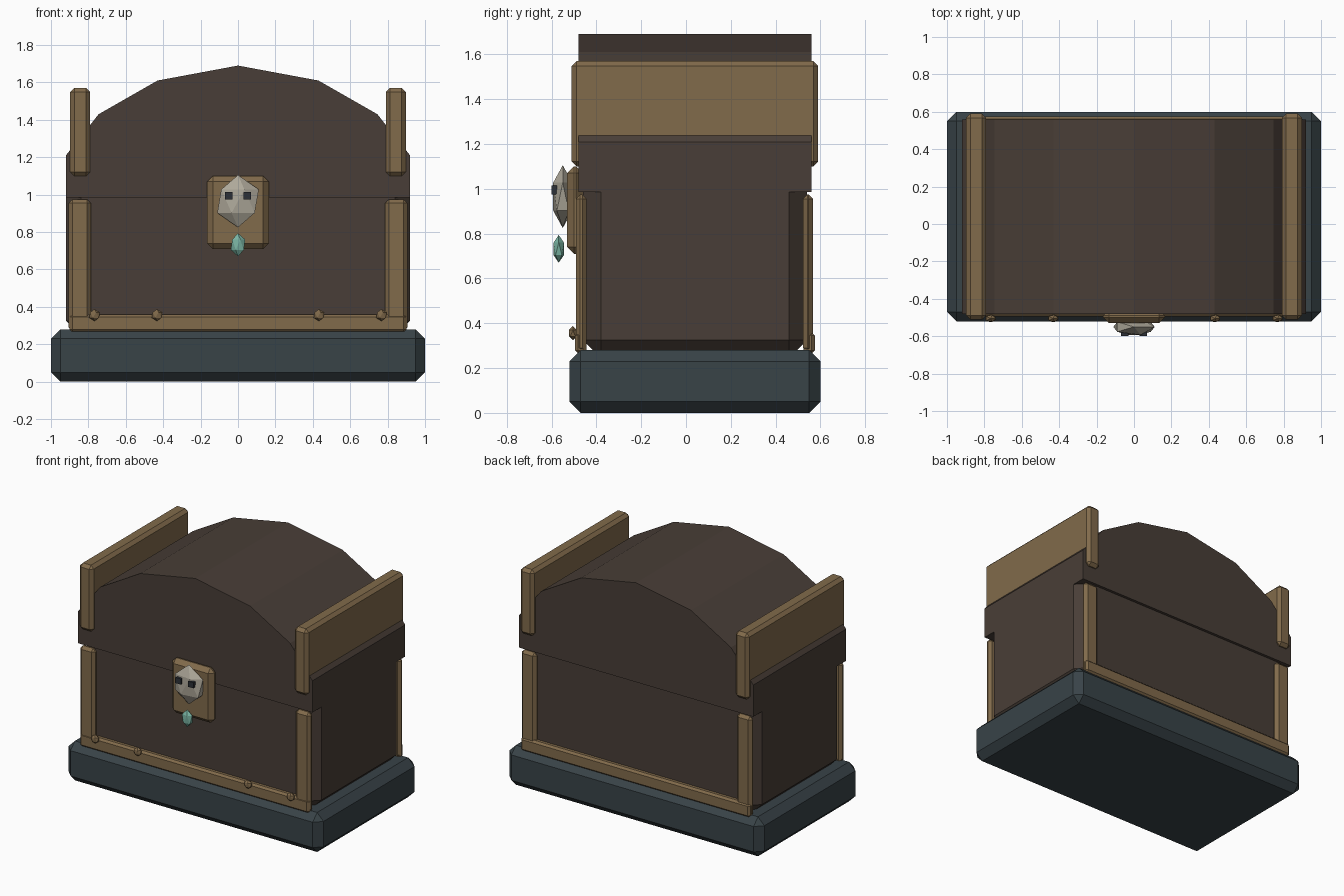
import bpy, bmesh
from mathutils import Matrix, Vector

if "Cube" in bpy.data.objects:
    bpy.data.objects.remove(bpy.data.objects["Cube"])


def material(name, rgb):
    m = bpy.data.materials.new(name)
    m.diffuse_color = (*rgb, 1)
    m.use_nodes = True
    m.node_tree.nodes["Principled BSDF"].inputs["Base Color"].default_value = m.diffuse_color
    return m


WOOD = material("dark_wood", (0.066, 0.048, 0.038))
BRASS = material("brass", (0.22, 0.145, 0.07))
STONE = material("slate", (0.04, 0.056, 0.064))
BONE = material("bone", (0.42, 0.39, 0.32))
DARK = material("eye_dark", (0.025, 0.03, 0.037))
TEAL = material("teal_gem", (0.19, 0.45, 0.36))


def finish(name, bm, mat):
    bmesh.ops.recalc_face_normals(bm, faces=bm.faces)
    me = bpy.data.meshes.new(name)
    bm.to_mesh(me)
    bm.free()
    me.materials.append(mat)
    ob = bpy.data.objects.new(name, me)
    bpy.context.collection.objects.link(ob)
    return ob


def box(name, x, y, z, bevel, mat):
    """Box from (min, max) ranges with a single-segment chamfer."""
    bm = bmesh.new()
    size = Vector([r[1] - r[0] for r in (x, y, z)])
    mid = Vector([(r[1] + r[0]) / 2 for r in (x, y, z)])
    bmesh.ops.create_cube(bm, size=1, matrix=Matrix.LocRotScale(mid, None, size))
    if bevel:
        bmesh.ops.bevel(bm, geom=bm.edges[:], offset=bevel, segments=1,
                        affect='EDGES', clamp_overlap=True)
    return finish(name, bm, mat)


def facet(name, mid, radii, mat):
    """Stretched 20-sided faceted ball."""
    bm = bmesh.new()
    bmesh.ops.create_icosphere(bm, subdivisions=1, radius=1,
                               matrix=Matrix.LocRotScale(Vector(mid), None, Vector(radii)))
    return finish(name, bm, mat)


# Plinth and chest body
box("base", (-1, 1), (-0.52, 0.60), (0, 0.28), 0.05, STONE)
box("body", (-0.92, 0.92), (-0.46, 0.54), (0.245, 1.08), 0.08, WOOD)

# Arched lid: half profile mirrored and extruded front to back
half = [(0.92, 0.985), (0.92, 1.21), (0.745, 1.43), (0.43, 1.61)]
profile = half + [(0, 1.69)] + [(-x, z) for x, z in reversed(half)]
bm = bmesh.new()
face = bm.faces.new([bm.verts.new((x, -0.48, z)) for x, z in profile])
ext = bmesh.ops.extrude_face_region(bm, geom=[face])
bmesh.ops.translate(bm, vec=(0, 1.04, 0),
                    verts=[v for v in ext["geom"] if isinstance(v, bmesh.types.BMVert)])
finish("lid", bm, WOOD)

# Brass lid straps and corner posts
for side, s in (("left", -1), ("right", 1)):
    x = sorted((s * 0.79, s * 0.897))
    box(f"lid_strap_{side}", x, (-0.51, 0.59), (1.10, 1.57), 0.022, BRASS)
    x = sorted((s * 0.787, s * 0.905))
    box(f"front_post_{side}", x, (-0.492, -0.443), (0.27, 0.975), 0.02, BRASS)
    box(f"back_post_{side}", x, (0.522, 0.567), (0.27, 0.975), 0.02, BRASS)

# Bottom rails
box("front_rail", (-0.90, 0.90), (-0.495, -0.445), (0.265, 0.36), 0.014, BRASS)
box("back_rail", (-0.90, 0.90), (0.525, 0.575), (0.265, 0.36), 0.014, BRASS)

# Rivets on the front rail
for i, x in enumerate((-0.767, -0.433, 0.433, 0.767)):
    facet(f"rivet_{i + 1}", (x, -0.505, 0.356), (0.032, 0.021, 0.032), BRASS)

# Lock plate with skull, eyes and hanging gem
box("lock_plate", (-0.165, 0.165), (-0.53, -0.46), (0.71, 1.10), 0.03, BRASS)
facet("skull", (0, -0.55, 0.965), (0.124, 0.05, 0.14), BONE)
for side, s in (("left", -1), ("right", 1)):
    box(f"eye_{side}", (s * 0.049 - 0.02, s * 0.049 + 0.02), (-0.60, -0.565),
        (0.975, 1.015), 0, DARK)
facet("gem", (0, -0.568, 0.732), (0.043, 0.027, 0.062), TEAL)
